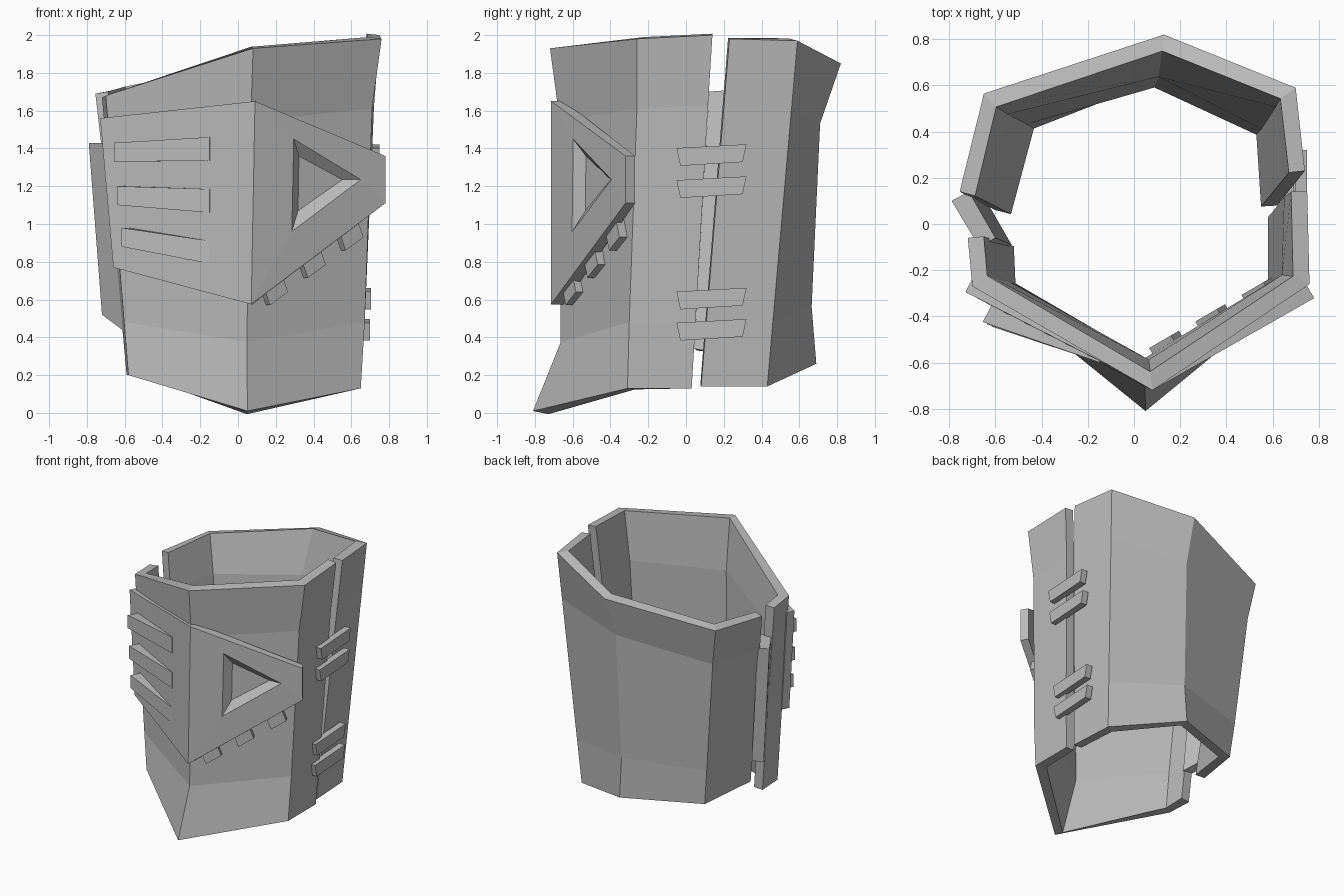
import bpy
import bmesh
from math import hypot
from mathutils import Vector

if "Cube" in bpy.data.objects:
    bpy.data.objects.remove(bpy.data.objects["Cube"], do_unlink=True)

grey = bpy.data.materials.new("plain_grey")
grey.use_nodes = True
grey.diffuse_color = (0.5, 0.5, 0.5, 1)
grey.node_tree.nodes["Principled BSDF"].inputs["Base Color"].default_value = grey.diffuse_color


def finish(name, bm, thickness=0):
    """Turn a bmesh into a flat shaded object, optionally thickened inwards."""
    mesh = bpy.data.meshes.new(name)
    bm.to_mesh(mesh)
    bm.free()
    mesh.materials.append(grey)
    obj = bpy.data.objects.new(name, mesh)
    bpy.context.collection.objects.link(obj)
    if thickness:
        wall = obj.modifiers.new("wall", "SOLIDIFY")
        wall.thickness = thickness
        wall.offset = -1
        wall.use_even_offset = True
    return obj


def hull(name, points):
    """Convex block around a handful of corner points."""
    bm = bmesh.new()
    verts = [bm.verts.new(p) for p in points]
    bmesh.ops.convex_hull(bm, input=verts)
    bmesh.ops.dissolve_limit(bm, angle_limit=0.01, verts=bm.verts[:], edges=bm.edges[:])
    return finish(name, bm)


def shell(name, columns):
    """Faceted wall from columns of (top, bottom, upper pinch, lower pinch)."""
    bm = bmesh.new()
    grid = []
    for top, bottom, upper, lower in columns:
        column = []
        for t, pinch in ((0, 0), (0.19, lower), (0.8, upper), (1, 0)):
            p = Vector(bottom).lerp(Vector(top), t)
            r = hypot(p.x, p.y)
            p.x -= p.x / r * pinch
            p.y -= p.y / r * pinch
            column.append(bm.verts.new(p))
        grid.append(column)
    for a, b in zip(grid, grid[1:]):
        for i in range(3):
            bm.faces.new((a[i], b[i], b[i + 1], a[i + 1]))
    return finish(name, bm, 0.07)


# Front half of the cuff, running from the right edge round to the left edge
shell("front_shell", [
    ((-0.72, -0.06, 1.67), (-0.59, -0.1, 0.2), 0, 0),
    ((-0.7, -0.27, 1.68), (-0.58, -0.3, 0.2), 0, 0),
    ((0.08, -0.72, 1.93), (0.05, -0.81, 0.01), 0.07, 0.13),
    ((0.76, -0.26, 1.98), (0.65, -0.31, 0.13), 0.03, 0),
    ((0.75, 0.14, 2), (0.65, 0.03, 0.13), 0.01, 0),
])

# Back half of the cuff
shell("back_shell", [
    ((0.74, 0.23, 1.98), (0.62, 0.08, 0.14), 0, 0),
    ((0.7, 0.59, 1.97), (0.6, 0.43, 0.14), 0, 0),
    ((0.13, 0.82, 1.85), (0.09, 0.69, 0.26), 0.085, 0.05),
    ((-0.65, 0.565, 1.71), (-0.49, 0.47, 0.28), 0.02, 0),
    ((-0.755, 0.14, 1.69), (-0.6, 0.06, 0.33), 0, 0),
])


def on_plate(x, z, lift=0):
    """Point on the folded front plate, raised along the plate's normal."""
    slope = 0.57 if x > 0.08 else -0.525
    normal = Vector((slope, -1, 0)).normalized()
    return Vector((x, -0.72 + (x - 0.08) * slope, z)) + normal * lift


# Folded front plate with a sunken triangle on its left half
bm = bmesh.new()


def ring(points, lift=0):
    return [bm.verts.new(on_plate(x, z, lift)) for x, z in points]


ridge_top, tip_top, tip_low, ridge_low = ring(
    [(0.09, 1.65), (0.78, 1.36), (0.78, 1.11), (0.07, 0.575)])
side_top, side_low = ring([(-0.73, 1.56), (-0.66, 0.77)])
rim = ring([(0.295, 1.45), (0.65, 1.235), (0.285, 0.96)])
floor = ring([(0.345, 1.36), (0.575, 1.235), (0.34, 1.07)], -0.045)
faces = [
    (side_top, side_low, ridge_low, ridge_top),
    (ridge_top, rim[0], rim[1], tip_top),
    (tip_top, rim[1], tip_low),
    (tip_low, rim[1], rim[2], ridge_low),
    (ridge_low, rim[2], rim[0], ridge_top),
    floor[::-1],
]
for i in range(3):
    j = (i + 1) % 3
    faces.append((rim[j], rim[i], floor[i], floor[j]))
for f in faces:
    bm.faces.new(f)
bmesh.ops.recalc_face_normals(bm, faces=bm.faces[:])
bm.faces.ensure_lookup_table()
bm.normal_update()
if bm.faces[0].normal.y > 0:
    bmesh.ops.reverse_faces(bm, faces=bm.faces[:])
finish("front_plate", bm, 0.06)

# Three raised wedges on the plate: outer edge x, outer heights, inner heights
for i, (x, high, low, end_high, end_low) in enumerate([
        (-0.655, 1.43, 1.33, 1.46, 1.335),
        (-0.637, 1.2, 1.1, 1.185, 1.06),
        (-0.617, 0.98, 0.88, 0.91, 0.79)]):
    points = [on_plate(x + 0.037, z, lift) for z in (high, low) for lift in (-0.02, 0.08)]
    points += [on_plate(-0.15, z, lift) for z in (end_high, end_low) for lift in (-0.02, 0)]
    hull(f"plate_wedge_{i + 1}", points)

# Teeth below the plate's slanted lower edge, poking through the wall
along = Vector((0.86, 0.5, 0))
inward = Vector((-0.5, 0.86, 0))
for i in range(3):
    centre = Vector((0.165 + 0.2 * i, -0.56 + 0.115 * i, 0.655 + 0.145 * i))
    tilt = Vector((0, 0, 0.035))
    hull(f"tooth_{i + 1}", [
        centre + along * 0.055 * a + tilt * a + inward * 0.07 * b
        + (Vector((0, 0, 0.05)) - along * 0.02) * c
        for a in (-1, 1) for b in (-1, 1) for c in (-1, 1)])

# Bracket bars bridging the slit on the left side
for i, (z, x) in enumerate([(1.365, 0.725), (1.195, 0.715), (0.605, 0.68), (0.44, 0.675)]):
    hull(f"bracket_{i + 1}", [
        (x + 0.025 * side, 0.135 + end * (0.175 + 0.01 * up), z + 0.01 * end + 0.047 * up)
        for side in (-1, 1) for end in (-1, 1) for up in (-1, 1)])

# Strap covering the slit on the right side
strap = [(-0.79, 0.1), (-0.715, 0.14), (-0.67, -0.1), (-0.6, -0.06)]
hull("side_strap", [(x, y, 1.43) for x, y in strap]
     + [(x + 0.07, y - 0.03, 0.52 if y > 0 else 0.43) for x, y in strap])
